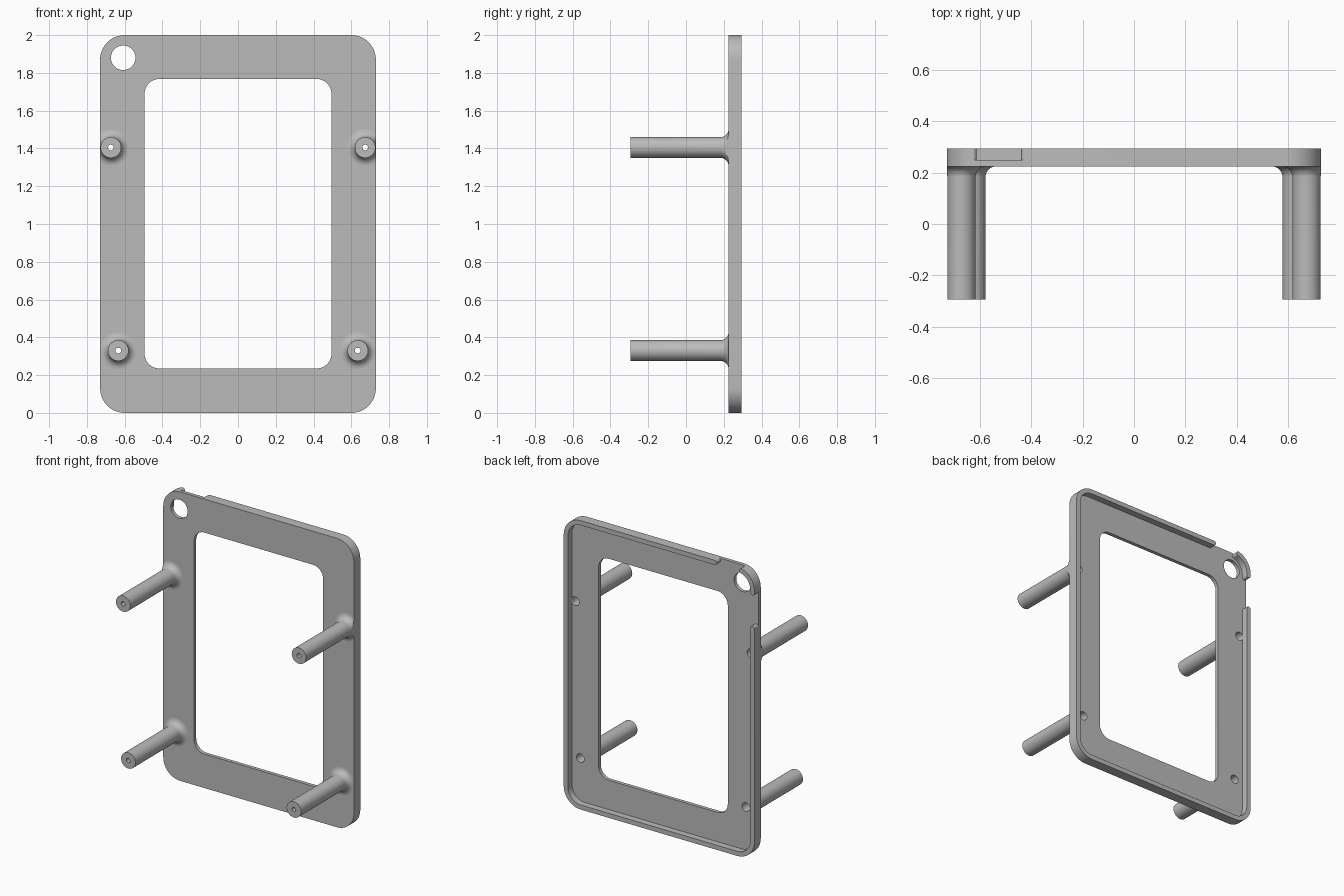
import bpy, bmesh
from math import sin, cos, pi, radians
from mathutils import Vector, Matrix

cube = bpy.data.objects.get("Cube")
if cube:
    bpy.data.objects.remove(cube, do_unlink=True)

# Overall dimensions
HALF_W, HEIGHT, CORNER = 0.73, 2.0, 0.13
FRONT, PLATE_BACK, BACK = 0.225, 0.25, 0.295
RIM = 0.032
POSTS = [(0.673, 1.405), (0.634, 0.33)]

grey = bpy.data.materials.new("plain grey")
grey.use_nodes = True
grey.diffuse_color = (0.5, 0.5, 0.5, 1)
grey.node_tree.nodes["Principled BSDF"].inputs["Base Color"].default_value = (0.5, 0.5, 0.5, 1)


def arc(cx, cz, r, a0, a1, n=12):
    """Points on an arc, angles in degrees."""
    angles = [radians(a0 + (a1 - a0) * i / n) for i in range(n + 1)]
    return [Vector((cx + r * cos(a), cz + r * sin(a))) for a in angles]


def circle(cx, cz, r, n=32):
    return arc(cx, cz, r, 0, 360, n)[:-1]


def rounded_rect(w, z0, z1, r):
    return (arc(w - r, z1 - r, r, 90, 0) + arc(w - r, z0 + r, r, 0, -90)
            + arc(r - w, z0 + r, r, 270, 180) + arc(r - w, z1 - r, r, 180, 90))


def finish(name, bm):
    """Turn a bmesh into a shaded object."""
    bmesh.ops.remove_doubles(bm, verts=bm.verts, dist=0.0002)
    bmesh.ops.recalc_face_normals(bm, faces=bm.faces)
    mesh = bpy.data.meshes.new(name)
    bm.to_mesh(mesh)
    bm.free()
    mesh.materials.clear()
    mesh.materials.append(grey)
    obj = bpy.data.objects.new(name, mesh)
    bpy.context.collection.objects.link(obj)
    bpy.ops.object.select_all(action="DESELECT")
    obj.select_set(True)
    bpy.context.view_layer.objects.active = obj
    bpy.ops.object.shade_smooth_by_angle(angle=radians(35))


def slab(name, loops, y0, y1):
    """Fill outlines in the xz plane, holes included, between two depths."""
    curve = bpy.data.curves.new(name + " outline", "CURVE")
    curve.dimensions = "2D"
    curve.fill_mode = "BOTH"
    curve.extrude = (y1 - y0) / 2
    for loop in loops:
        spline = curve.splines.new("POLY")
        spline.points.add(len(loop) - 1)
        for point, p in zip(spline.points, loop):
            point.co = (p.x, p.y, 0, 1)
        spline.use_cyclic_u = True
    temp = bpy.data.objects.new(name + " outline", curve)
    bpy.context.collection.objects.link(temp)
    bpy.context.view_layer.update()
    source = temp.evaluated_get(bpy.context.evaluated_depsgraph_get())
    bm = bmesh.new()
    bm.from_mesh(source.to_mesh())
    source.to_mesh_clear()
    bpy.data.objects.remove(temp, do_unlink=True)
    bm.transform(Matrix.Translation((0, (y0 + y1) / 2, 0)) @ Matrix.Rotation(pi / 2, 4, "X"))
    finish(name, bm)


def strip(path, width):
    """Outline of a band along a path, with rounded ends."""
    left, right = [], []
    for i, p in enumerate(path):
        t = (path[min(i + 1, len(path) - 1)] - path[max(i - 1, 0)]).normalized()
        n = Vector((-t.y, t.x)) * width / 2
        left.append(p + n)
        right.append(p - n)

    def cap(end, start):
        mid, v = (end + start) / 2, (end - start) / 2
        w = Vector((v.y, -v.x))
        return [mid + v * cos(pi * k / 8) + w * sin(pi * k / 8) for k in range(1, 8)]

    return left + cap(left[-1], right[-1]) + right[::-1] + cap(right[0], left[0])


# Face plate with window, corner hole and screw holes
holes = [circle(s * x, z, 0.03) for x, z in POSTS for s in (-1, 1)]
slab("face_plate",
     [rounded_rect(HALF_W, 0, HEIGHT, CORNER),
      rounded_rect(0.495, 0.235, 1.768, 0.08),
      circle(-0.608, 1.88, 0.065, 40)] + holes, FRONT, PLATE_BACK)

# Raised rim on the back, broken on both sides of one top corner
cx, top, r = HALF_W - CORNER, HEIGHT - CORNER, CORNER - RIM / 2
edge = HALF_W - RIM / 2
main_path = ([Vector((-0.44 + RIM / 2, HEIGHT - RIM / 2))]
             + arc(cx, top, r, 90, 0) + arc(cx, CORNER, r, 0, -90)
             + arc(-cx, CORNER, r, 270, 180) + [Vector((-edge, 1.62 - RIM / 2))])
slab("back_rim", [strip(main_path, RIM)], PLATE_BACK, BACK)
corner_path = [Vector((-edge, 1.85))] + arc(-cx, top, r, 180, 105)
slab("corner_rim", [strip(corner_path, RIM)], PLATE_BACK, BACK)


# Hollow standoff posts, flared where they meet the plate
def post(name, x, z):
    radius, flare, step = 0.055, 0.042, 0.0
    profile = [(0.03, FRONT), (0.03, step), (0.015, step), (0.015, -BACK), (radius, -BACK)]
    profile += [(radius + flare * (1 - cos(a)), FRONT - flare + flare * sin(a))
                for a in (pi / 2 * i / 8 for i in range(9))]
    bm = bmesh.new()
    verts = [bm.verts.new((x + d, y, z)) for d, y in profile]
    edges = [bm.edges.new(pair) for pair in zip(verts, verts[1:])]
    bmesh.ops.spin(bm, geom=verts + edges, cent=(x, 0, z), axis=(0, 1, 0),
                   angle=2 * pi, steps=40, use_merge=True)
    # Trim the flare flush with the plate side
    for v in bm.verts:
        v.co.x = max(-HALF_W, min(HALF_W, v.co.x))
    finish(name, bm)


for level, (x, z) in zip(("upper", "lower"), POSTS):
    for side, s in (("left", 1), ("right", -1)):
        post(f"{level}_{side}_post", s * x, z)
